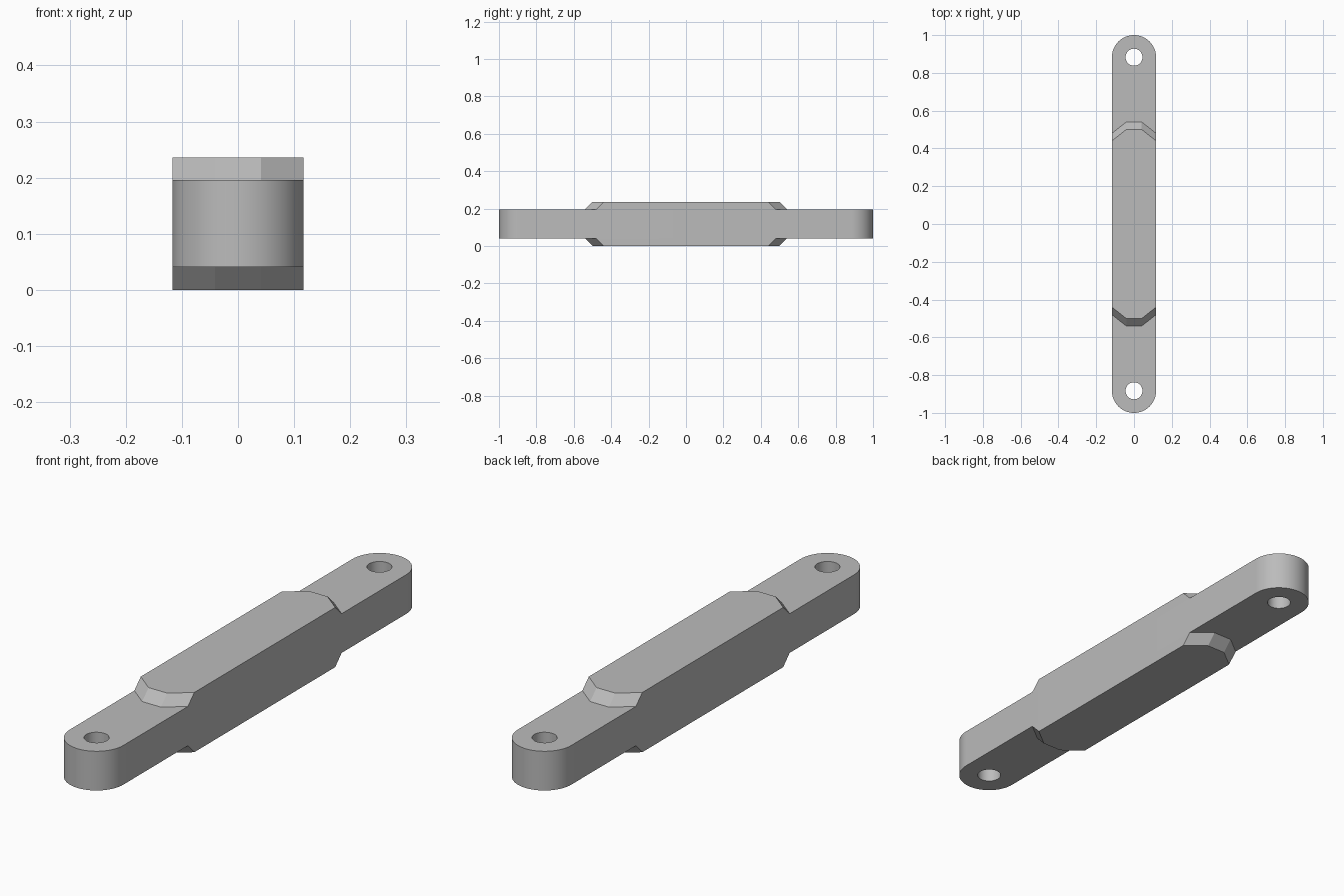
import bpy, bmesh, math

cube = bpy.data.objects.get("Cube")
if cube:
    bpy.data.objects.remove(cube, do_unlink=True)

HALF_W = 0.117             # half width, also the radius of the rounded ends
END_Y = 1.0 - HALF_W       # centre of each rounded end and pin hole
HOLE_R = 0.045
Z0, Z1, HEIGHT = 0.041, 0.196, 0.236

metal = bpy.data.materials.new("plain grey")
metal.use_nodes = True
metal.diffuse_color = (0.5, 0.5, 0.5, 1)
metal.node_tree.nodes["Principled BSDF"].inputs["Base Color"].default_value = (0.5, 0.5, 0.5, 1)


def arc(cy, radius, start, sweep, count):
    return [(radius * math.cos(start + sweep * i / count),
             cy + radius * math.sin(start + sweep * i / count)) for i in range(count + 1)]


def add_loop(bm, points, z):
    verts = [bm.verts.new((x, y, z)) for x, y in points]
    edges = [bm.edges.new((v, verts[i - 1])) for i, v in enumerate(verts)]
    return verts, edges


def finish(bm, name):
    bmesh.ops.recalc_face_normals(bm, faces=bm.faces)
    mesh = bpy.data.meshes.new(name)
    bm.to_mesh(mesh)
    bm.free()
    mesh.materials.append(metal)
    obj = bpy.data.objects.new(name, mesh)
    bpy.context.collection.objects.link(obj)
    return obj


# Link bar: round-ended plate with a pin hole at each end
bm = bmesh.new()
outline = arc(END_Y, HALF_W, 0, math.pi, 32) + arc(-END_Y, HALF_W, math.pi, math.pi, 32)
edges = add_loop(bm, outline, Z0)[1]
for side in (-1, 1):
    edges += add_loop(bm, arc(side * END_Y, HOLE_R, 0, math.tau, 32)[:-1], Z0)[1]
bmesh.ops.triangle_fill(bm, use_beauty=True, edges=edges)
grown = bmesh.ops.extrude_face_region(bm, geom=bm.faces[:])["geom"]
bmesh.ops.translate(bm, vec=(0, 0, Z1 - Z0),
                    verts=[g for g in grown if isinstance(g, bmesh.types.BMVert)])
bar = finish(bm, "link_bar")
bpy.ops.object.select_all(action="DESELECT")
bar.select_set(True)
bpy.context.view_layer.objects.active = bar
bpy.ops.object.shade_smooth_by_angle(angle=math.radians(30))


# Thickened middle: a pad with angled, sloping ends above and below the bar
def pad_outline(tip):
    half = [(HALF_W, tip - 0.06), (0.041, tip), (-0.041, tip), (-HALF_W, tip - 0.06)]
    return half + [(-x, -y) for x, y in half]


def add_pad(name, z_inner, z_outer):
    bm = bmesh.new()
    inner = add_loop(bm, pad_outline(0.54), z_inner)[0]
    outer = add_loop(bm, pad_outline(0.50), z_outer)[0]
    for i in range(len(inner)):
        bm.faces.new((inner[i - 1], inner[i], outer[i], outer[i - 1]))
    bm.faces.new(outer)
    finish(bm, name)


add_pad("upper_pad", Z1, HEIGHT)
add_pad("lower_pad", Z0, 0)
